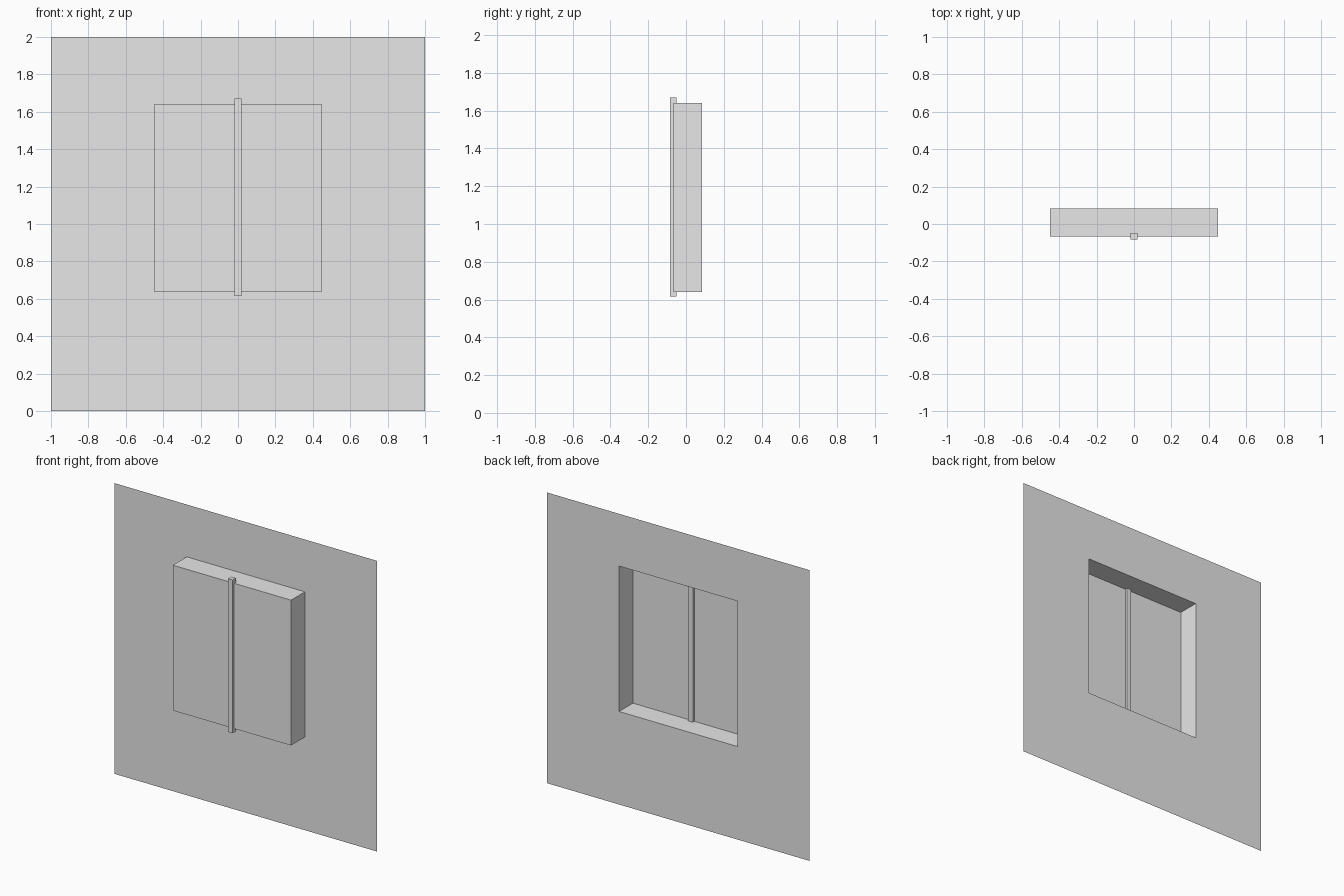
import bpy, bmesh

if "Cube" in bpy.data.objects:
    bpy.data.objects.remove(bpy.data.objects["Cube"])

grey = bpy.data.materials.new("plain grey")
grey.diffuse_color = (0.8, 0.8, 0.8, 1)
grey.use_nodes = True
grey.node_tree.nodes["Principled BSDF"].inputs["Base Color"].default_value = grey.diffuse_color

WALL_Y, PANE_Y = 0.084, -0.066
HALF_W, SILL, HEAD = 0.45, 0.64, 1.64


def finish(bm, name):
    mesh = bpy.data.meshes.new(name)
    bm.to_mesh(mesh)
    bm.free()
    mesh.materials.append(grey)
    obj = bpy.data.objects.new(name, mesh)
    bpy.context.collection.objects.link(obj)
    return obj


def loop(bm, half, z0, z1, y):
    """Rectangle of four vertices standing in the xz plane."""
    return [bm.verts.new((x, y, z)) for x, z in
            ((-half, z0), (half, z0), (half, z1), (-half, z1))]


def bridge(bm, a, b):
    for i in range(4):
        j = (i + 1) % 4
        bm.faces.new((a[i], a[j], b[j], b[i]))


# Thin wall sheet with the window opening
bm = bmesh.new()
bridge(bm, loop(bm, 1, 0, 2, WALL_Y), loop(bm, HALF_W, SILL, HEAD, WALL_Y))
finish(bm, "wall")

# Projecting bay: four sides and the front pane, open at the back
bm = bmesh.new()
front = loop(bm, HALF_W, SILL, HEAD, PANE_Y)
bridge(bm, loop(bm, HALF_W, SILL, HEAD, WALL_Y), front)
bm.faces.new(front)
finish(bm, "window_bay")

# Square mullion set halfway through the pane
bm = bmesh.new()
near = loop(bm, 0.0175, 0.615, 1.67, -0.084)
far = loop(bm, 0.0175, 0.615, 1.67, -0.049)
bridge(bm, far, near)
bm.faces.new(near)
bm.faces.new(far[::-1])
bmesh.ops.recalc_face_normals(bm, faces=bm.faces)
finish(bm, "mullion")
